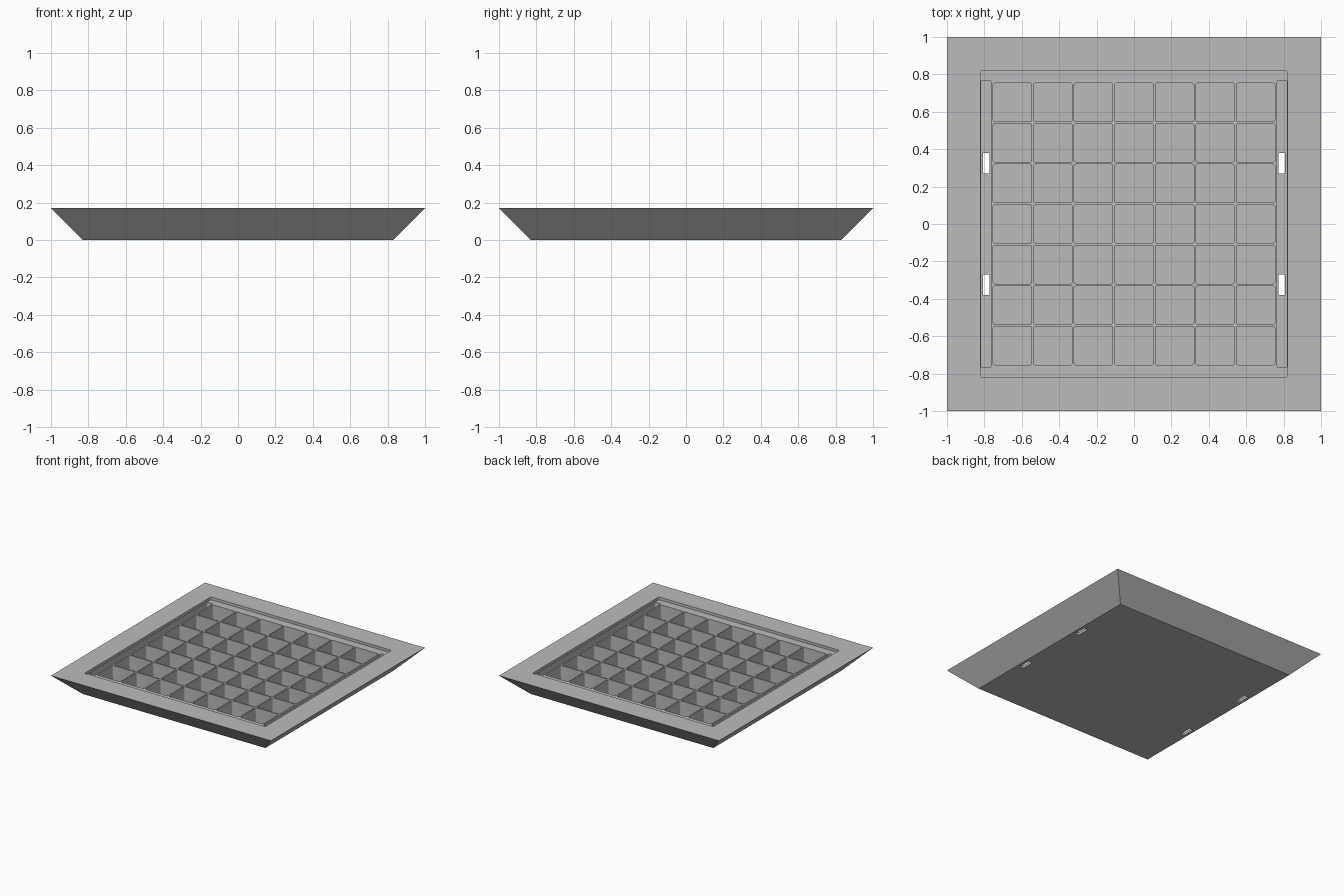
import bpy
import bmesh
from mathutils import Matrix

default = bpy.data.objects.get("Cube")
if default:
    bpy.data.objects.remove(default, do_unlink=True)

HEIGHT = 0.17       # tray height
TOP, BASE = 1.0, 0.83
RECESS = 0.82       # half width of the shallow recess
LEDGE = 0.148       # height of the recess floor
FLOOR = 0.02        # height of the pocket floors
COUNT = 7
PITCH = 1.517 / COUNT
CELL = 0.206

grey = bpy.data.materials.new("plain grey")
grey.use_nodes = True
colour = (0.5, 0.5, 0.5, 1)
grey.diffuse_color = colour
grey.node_tree.nodes["Principled BSDF"].inputs["Base Color"].default_value = colour


def new_object(name, bm):
    mesh = bpy.data.meshes.new(name)
    bm.to_mesh(mesh)
    bm.free()
    obj = bpy.data.objects.new(name, mesh)
    bpy.context.collection.objects.link(obj)
    obj.data.materials.append(grey)
    return obj


def add_block(bm, x, y, size_x, size_y, low, high, radius):
    """Upright block with rounded vertical corners."""
    place = Matrix.Translation((x, y, (low + high) / 2)) @ Matrix.Diagonal(
        (size_x, size_y, high - low, 1))
    verts = bmesh.ops.create_cube(bm, size=1, matrix=place)["verts"]
    edges = {e for v in verts for e in v.link_edges}
    upright = [e for e in edges if abs(e.verts[0].co.z - e.verts[1].co.z) > 0.001]
    bmesh.ops.bevel(bm, geom=upright, offset=radius, segments=3,
                    profile=0.5, affect='EDGES')


def cut(target, name, bm):
    cutter = new_object(name, bm)
    cutter.hide_render = True
    mod = target.modifiers.new(name, 'BOOLEAN')
    mod.operation = 'DIFFERENCE'
    mod.solver = 'EXACT'
    mod.object = cutter
    bpy.context.view_layer.objects.active = target
    bpy.ops.object.modifier_apply(modifier=name)
    bpy.data.objects.remove(cutter, do_unlink=True)


# Tray body: square block with a narrower base
bm = bmesh.new()
bmesh.ops.create_cube(bm, size=2)
for v in bm.verts:
    half = TOP if v.co.z > 0 else BASE
    v.co = (v.co.x * half, v.co.y * half, HEIGHT if v.co.z > 0 else 0)
tray = new_object("tray", bm)

# Shallow recess inside the rim
bm = bmesh.new()
add_block(bm, 0, 0, 2 * RECESS, 2 * RECESS, LEDGE, HEIGHT + 0.1, 0.008)
cut(tray, "recess_cutter", bm)

# Grid of square pockets and a long channel on each side
bm = bmesh.new()
for i in range(COUNT):
    for j in range(COUNT):
        x, y = ((k - (COUNT - 1) / 2) * PITCH for k in (i, j))
        add_block(bm, x, y, CELL, CELL, FLOOR, HEIGHT + 0.1, 0.01)
for side in (-1, 1):
    add_block(bm, side * 0.7915, 0, 0.053, 1.535, FLOOR, HEIGHT + 0.1, 0.008)
cut(tray, "pocket_cutter", bm)

# Two slots through the floor of each channel
bm = bmesh.new()
for side in (-1, 1):
    for end in (-1, 1):
        add_block(bm, side * 0.79, end * 0.325, 0.037, 0.108, -0.1, FLOOR + 0.05, 0.005)
cut(tray, "slot_cutter", bm)

# Flat faces with softly shaded pocket corners
bpy.ops.object.select_all(action='DESELECT')
tray.select_set(True)
bpy.context.view_layer.objects.active = tray
bpy.ops.object.shade_smooth_by_angle(angle=0.6)
